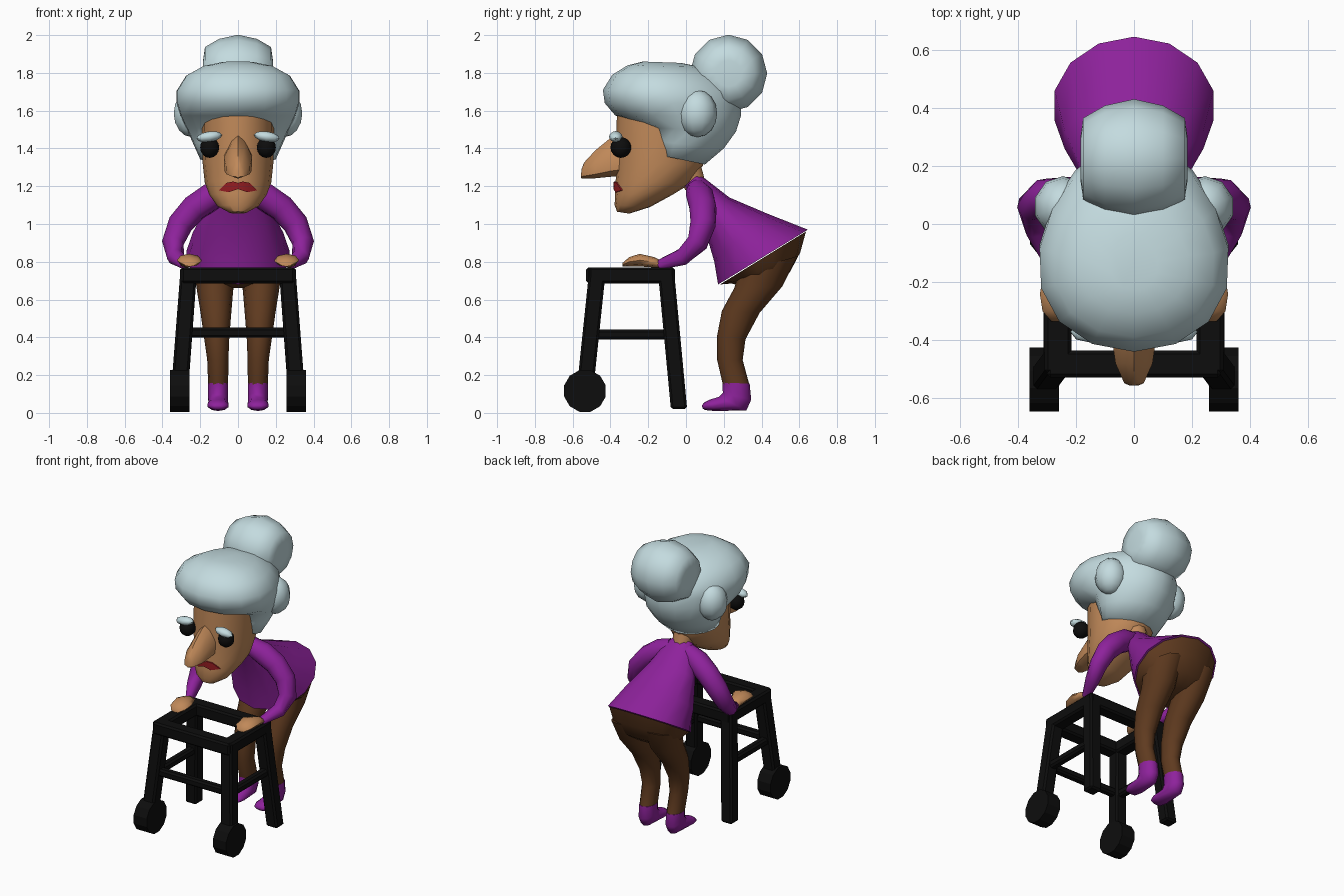
import bpy, bmesh, math
from mathutils import Vector

if "Cube" in bpy.data.objects:
    bpy.data.objects.remove(bpy.data.objects["Cube"])


def material(name, rgb):
    m = bpy.data.materials.new(name)
    m.diffuse_color = (*rgb, 1)
    m.use_nodes = True
    m.node_tree.nodes["Principled BSDF"].inputs["Base Color"].default_value = m.diffuse_color
    return m


HAIR = material("pale blue hair", (0.55, 0.71, 0.74))
SKIN = material("tan skin", (0.53, 0.25, 0.10))
PURPLE = material("purple cloth", (0.27, 0.016, 0.33))
BROWN = material("brown cloth", (0.115, 0.043, 0.014))
BLACK = material("black", (0.004, 0.004, 0.004))
RED = material("red lips", (0.30, 0.012, 0.016))


def finish(name, bm, mat, mirror=False, angle=50):
    bmesh.ops.recalc_face_normals(bm, faces=bm.faces)
    me = bpy.data.meshes.new(name)
    bm.to_mesh(me)
    bm.free()
    me.materials.append(mat)
    for p in me.polygons:
        p.use_smooth = angle > 0
    if angle:
        me.set_sharp_from_angle(angle=math.radians(angle))
    ob = bpy.data.objects.new(name, me)
    bpy.context.collection.objects.link(ob)
    if mirror:
        ob.modifiers.new("mirror", 'MIRROR').use_mirror_merge = False
    return ob


def skin_rings(rings):
    """Bridge equal rings of points and cap both ends."""
    bm = bmesh.new()
    vs = [[bm.verts.new(p) for p in r] for r in rings]
    n = len(vs[0])
    for a, b in zip(vs, vs[1:]):
        for i in range(n):
            j = (i + 1) % n
            bm.faces.new((a[i], a[j], b[j], b[i]))
    bm.faces.new(vs[0])
    bm.faces.new(vs[-1])
    return bm


def loft(name, mat, rings, n=12, mirror=False, taper=0.0, angle=50):
    """Rings are (y, z) of one side, (y, z) of the other, half width, centre x."""
    out = []
    for y0, z0, y1, z1, w, x in rings:
        ring = []
        for i in range(n):
            a = math.tau * i / n
            c = math.cos(a)
            ring.append((x + w * math.sin(a) * (1 + taper * c),
                         (y0 + y1) / 2 + c * (y0 - y1) / 2,
                         (z0 + z1) / 2 + c * (z0 - z1) / 2))
        out.append(ring)
    return finish(name, skin_rings(out), mat, mirror, angle)


def tube(name, mat, path, n=10, mirror=False):
    """Round tube through (x, y, z, radius) points."""
    pts = [Vector(p[:3]) for p in path]
    out = []
    for i, p in enumerate(pts):
        t = (pts[min(i + 1, len(pts) - 1)] - pts[max(i - 1, 0)]).normalized()
        u = t.cross(Vector((0, 1, 0.25))).normalized()
        v = t.cross(u)
        out.append([p + path[i][3] * (math.cos(a) * u + math.sin(a) * v)
                    for a in (math.tau * k / n for k in range(n))])
    return finish(name, skin_rings(out), mat, mirror)


def beam(name, p, q, u, v, mirror=False):
    """Straight bar from p to q with half-extent vectors u and v."""
    u, v = Vector(u), Vector(v)
    rings = [[Vector(e) + a * u + b * v for a, b in ((1, 1), (-1, 1), (-1, -1), (1, -1))]
             for e in (p, q)]
    ob = finish(name, skin_rings(rings), BLACK, mirror, 0)
    bev = ob.modifiers.new("bevel", 'BEVEL')
    bev.width, bev.segments = 0.012, 1
    return ob


def ball(name, mat, centre, size, tilt=0, seg=10, rings=8, mirror=False):
    bm = bmesh.new()
    bmesh.ops.create_uvsphere(bm, u_segments=seg, v_segments=rings, radius=1)
    ct, st = math.cos(tilt), math.sin(tilt)
    for v in bm.verts:
        x, y, z = (a * b for a, b in zip(v.co, size))
        v.co = Vector((x * ct - z * st, y, x * st + z * ct)) + Vector(centre)
    return finish(name, bm, mat, mirror)


# Clothes
loft("sweater", PURPLE, [
    (.17, .68, .645, .97, .28, 0), (.15, .80, .43, 1.055, .245, 0),
    (.10, .97, .23, 1.14, .18, 0), (.04, 1.11, .14, 1.21, .13, 0),
    (-.01, 1.20, .07, 1.265, .075, 0)], n=14)
loft("trouser_seat", BROWN, [
    (.18, .68, .635, .96, .27, 0), (.24, .685, .605, .85, .245, 0),
    (.30, .67, .55, .745, .20, 0), (.34, .66, .47, .69, .13, 0)], n=14)
loft("trouser_leg", BROWN, [
    (.28, .74, .59, .83, .11, .125), (.255, .66, .51, .67, .098, .122),
    (.19, .54, .39, .53, .082, .117), (.165, .41, .315, .39, .067, .113),
    (.165, .28, .30, .28, .056, .107), (.195, .15, .335, .15, .053, .105)], mirror=True)
loft("slipper", PURPLE, [
    (.193, .16, .337, .155, .056, .105), (.195, .105, .345, .07, .056, .105),
    (.175, .085, .32, .013, .054, .105), (.125, .07, .15, .01, .058, .105),
    (.095, .055, .10, .015, .046, .105), (.085, .04, .087, .025, .02, .105)],
    n=10, mirror=True, angle=70)
tube("sleeve", PURPLE, [
    (.06, .06, 1.18, .06), (.14, .075, 1.145, .075), (.23, .09, 1.085, .073),
    (.305, .09, 1.0, .068), (.345, .06, .90, .058), (.33, -.02, .825, .046),
    (.28, -.14, .785, .027)], mirror=True)

# Hands resting on the frame
loft("hand", SKIN, [
    (-.12, .80, -.12, .77, .025, .275), (-.17, .825, -.17, .77, .045, .268),
    (-.245, .842, -.24, .775, .066, .258), (-.30, .825, -.30, .775, .06, .255),
    (-.335, .795, -.335, .775, .03, .255)], n=8, mirror=True, angle=70)

# Head
tube("neck", SKIN, [(0, .05, 1.2, .06), (0, -.01, 1.35, .08)])
loft("face", SKIN, [
    (-.365, 1.065, -.30, 1.055, .045, 0), (-.378, 1.10, -.19, 1.09, .11, 0),
    (-.375, 1.16, -.08, 1.15, .152, 0), (-.372, 1.23, .02, 1.21, .176, 0),
    (-.37, 1.33, .09, 1.31, .187, 0), (-.37, 1.45, .10, 1.43, .192, 0),
    (-.365, 1.60, .10, 1.60, .19, 0)], n=16)
loft("nose", SKIN, [
    (-.34, 1.48, -.34, 1.255, .072, 0), (-.40, 1.455, -.40, 1.25, .075, 0),
    (-.48, 1.39, -.48, 1.242, .064, 0), (-.54, 1.325, -.55, 1.24, .035, 0),
    (-.553, 1.29, -.557, 1.245, .015, 0)], n=8, taper=-.5)
ball("eye", BLACK, (.15, -.345, 1.405), (.053, .055, .055), mirror=True)
ball("eyebrow", HAIR, (.152, -.372, 1.462), (.068, .036, .028), tilt=-.15, seg=8, rings=6,
     mirror=True)

# Frowning lips, curved to the face
lip = [(-.10, 1.178), (-.06, 1.218), (-.025, 1.225), (0, 1.218), (.025, 1.225), (.06, 1.218),
       (.10, 1.178), (.05, 1.168), (0, 1.185), (-.05, 1.168)]
bm = bmesh.new()
top, low = lip[:7], [lip[0], lip[9], lip[9], lip[8], lip[7], lip[7], lip[6]]
for k in range(6):
    quad = []
    for x, z in (top[k], top[k + 1], low[k + 1], low[k]):
        if (x, z) not in quad:
            quad.append((x, z))
    bm.faces.new([bm.verts.new((x, -.384 + 4.2 * x * x, z)) for x, z in quad])
bmesh.ops.remove_doubles(bm, verts=bm.verts, dist=.0005)
ext = bmesh.ops.extrude_face_region(bm, geom=list(bm.faces))
bmesh.ops.translate(bm, vec=(0, .009, 0),
                    verts=[g for g in ext["geom"] if isinstance(g, bmesh.types.BMVert)])
finish("lips", bm, RED)

# Hair
loft("hair", HAIR, [
    (-.165, 1.37, .10, 1.315, .20, 0), (-.18, 1.44, .20, 1.40, .235, 0),
    (-.20, 1.51, .265, 1.49, .27, 0), (-.375, 1.575, .29, 1.57, .305, 0),
    (-.43, 1.64, .29, 1.64, .325, 0), (-.44, 1.71, .27, 1.70, .325, 0),
    (-.39, 1.79, .19, 1.78, .275, 0), (-.31, 1.84, .09, 1.83, .185, 0),
    (-.23, 1.86, -.03, 1.853, .08, 0)], n=16, taper=.17, angle=80)
ball("hair_curl", HAIR, (.245, .06, 1.585), (.10, .105, .125), mirror=True)

# Bun: wide rounded drum lying across the head
bun = []
for x, r in ((-.185, .07), (-.175, .14), (-.10, .183), (0, .205), (.10, .183), (.175, .14), (.185, .07)):
    bun.append([(x, .225 + r * math.sin(a), 1.797 + r * math.cos(a))
                for a in (math.tau * k / 12 for k in range(12))])
finish("hair_bun", skin_rings(bun), HAIR, angle=70)

# Walking frame
beam("front_leg", (.262, -.47, .74), (.31, -.535, .12), (.044, 0, 0), (0, .044, 0), True)
beam("back_leg", (.262, -.105, .74), (.315, -.037, .02), (.044, 0, 0), (0, .043, 0), True)
beam("side_rail", (.262, -.515, .728), (.262, -.062, .728), (.046, 0, 0), (0, 0, .042), True)
for y, part in ((-.482, "front_rail"), (-.105, "back_rail")):
    beam(part, (-.3, y, .728), (.3, y, .728), (0, .047, 0), (0, 0, .042))
beam("side_brace", (.285, -.50, .415), (.285, -.075, .415), (.027, 0, 0), (0, 0, .026), True)
beam("front_brace", (-.285, -.502, .425), (.285, -.502, .425), (0, .027, 0), (0, 0, .026))

# Wheels
rings = [[(x, -.535 + .114 * math.cos(a), .116 + .114 * math.sin(a))
          for a in (math.tau * (k + .5) / 12 for k in range(12))] for x in (.258, .36)]
finish("wheel", skin_rings(rings), BLACK, True, 0)
